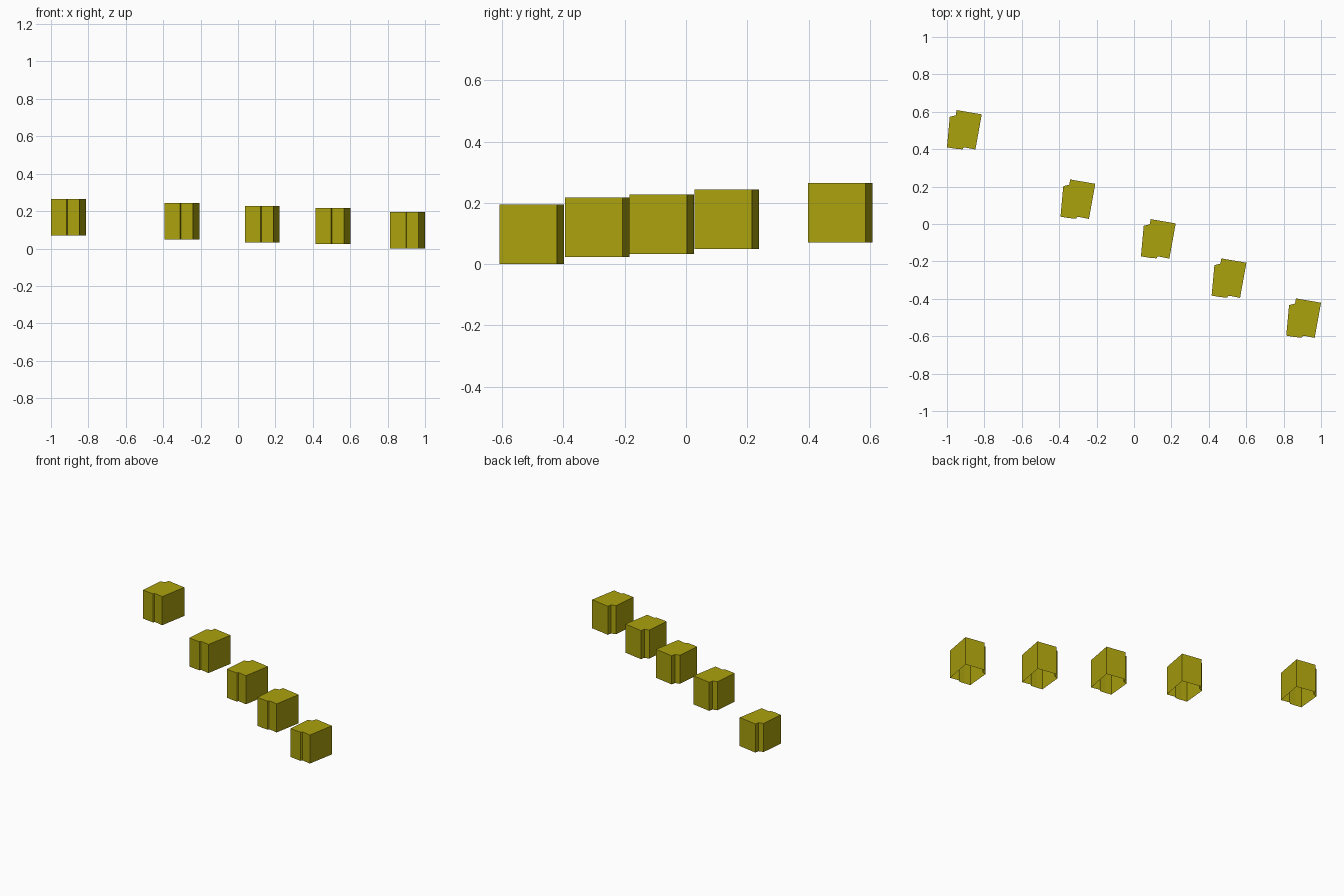
import bpy
import bmesh

cube = bpy.data.objects.get("Cube")
if cube:
    bpy.data.objects.remove(cube, do_unlink=True)

olive = bpy.data.materials.new("olive_yellow")
olive.use_nodes = True
COLOUR = (0.41, 0.36, 0.004, 1)
olive.diffuse_color = COLOUR
olive.node_tree.nodes["Principled BSDF"].inputs["Base Color"].default_value = COLOUR

HEIGHT = 0.194
# Footprint, counter-clockwise from the front left-hand corner of the plan
FOOTPRINT = [(0, 0.012), (0.042, 0.005), (0.083, 0.001), (0.088, 0.011), (0.097, 0.011),
             (0.152, 0), (0.186, 0.188), (0.052, 0.211), (0.047, 0.183), (0.015, 0.175)]


def hollow_block(name, x, y, z):
    """Thin walled block with a closed top and an open underside."""
    bm = bmesh.new()
    low = [bm.verts.new((x + px, y + py, z)) for px, py in FOOTPRINT]
    high = [bm.verts.new((v.co.x, v.co.y, z + HEIGHT)) for v in low]
    for i in range(len(low)):
        j = (i + 1) % len(low)
        bm.faces.new((low[i], low[j], high[j], high[i]))
    bm.faces.new(high)
    mesh = bpy.data.meshes.new(name)
    bm.to_mesh(mesh)
    bm.free()
    mesh.materials.append(olive)
    bpy.context.collection.objects.link(bpy.data.objects.new(name, mesh))


# Row of blocks stepping down from back to front
CORNERS = [(-1, 0.398, 0.07), (-0.393, 0.027, 0.049), (0.037, -0.185, 0.033),
           (0.415, -0.395, 0.023), (0.814, -0.609, 0)]
for n, corner in enumerate(CORNERS, 1):
    hollow_block(f"block_{n}", *corner)
